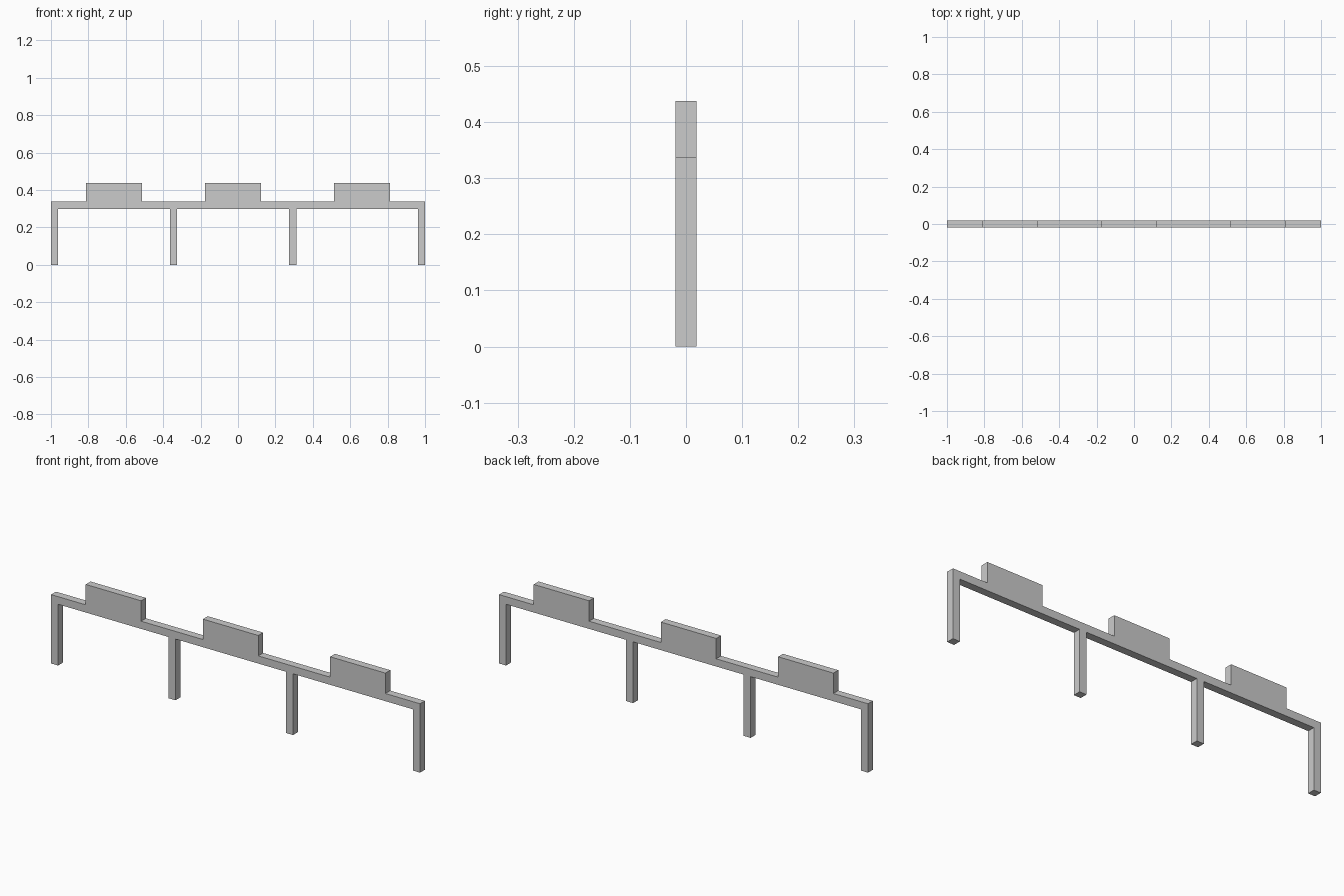
import bpy, bmesh

if "Cube" in bpy.data.objects:
    bpy.data.objects.remove(bpy.data.objects["Cube"])

THICK = 0.0375          # post width, rail height and overall depth
RAIL_Z = 0.30           # underside of the rail
RAIL_TOP = RAIL_Z + THICK
PANEL_TOP = 0.4375
PANEL_W = 0.30
POSTS = (-1.0, -0.3635, 0.274, 0.9625)   # left edges
PANELS = (-0.8125, -0.177, 0.5125)       # left edges


def extrude_outline(name, outline, depth):
    """Extrude a front-view (x, z) outline along y, centred on y = 0."""
    bm = bmesh.new()
    face = bm.faces.new([bm.verts.new((x, -depth / 2, z)) for x, z in outline])
    ext = bmesh.ops.extrude_face_region(bm, geom=[face], use_keep_orig=True)
    moved = [g for g in ext["geom"] if isinstance(g, bmesh.types.BMVert)]
    bmesh.ops.translate(bm, verts=moved, vec=(0, depth, 0))
    bmesh.ops.recalc_face_normals(bm, faces=bm.faces)
    mesh = bpy.data.meshes.new(name)
    bm.to_mesh(mesh)
    bm.free()
    obj = bpy.data.objects.new(name, mesh)
    bpy.context.collection.objects.link(obj)
    return obj


# Posts, along the underside from left to right (end posts are flush with the rail)
outline = []
for x in POSTS:
    if x != POSTS[0]:
        outline.append((x, RAIL_Z))
    outline += [(x, 0), (x + THICK, 0)]
    if x != POSTS[-1]:
        outline.append((x + THICK, RAIL_Z))

# Rail top with raised panels, from right to left
outline.append((1.0, RAIL_TOP))
for x in reversed(PANELS):
    outline += [(x + PANEL_W, RAIL_TOP), (x + PANEL_W, PANEL_TOP),
                (x, PANEL_TOP), (x, RAIL_TOP)]
outline.append((-1.0, RAIL_TOP))

# One solid barrier: posts, rail and panels share the same depth
extrude_outline("barrier_frame", outline, THICK)
